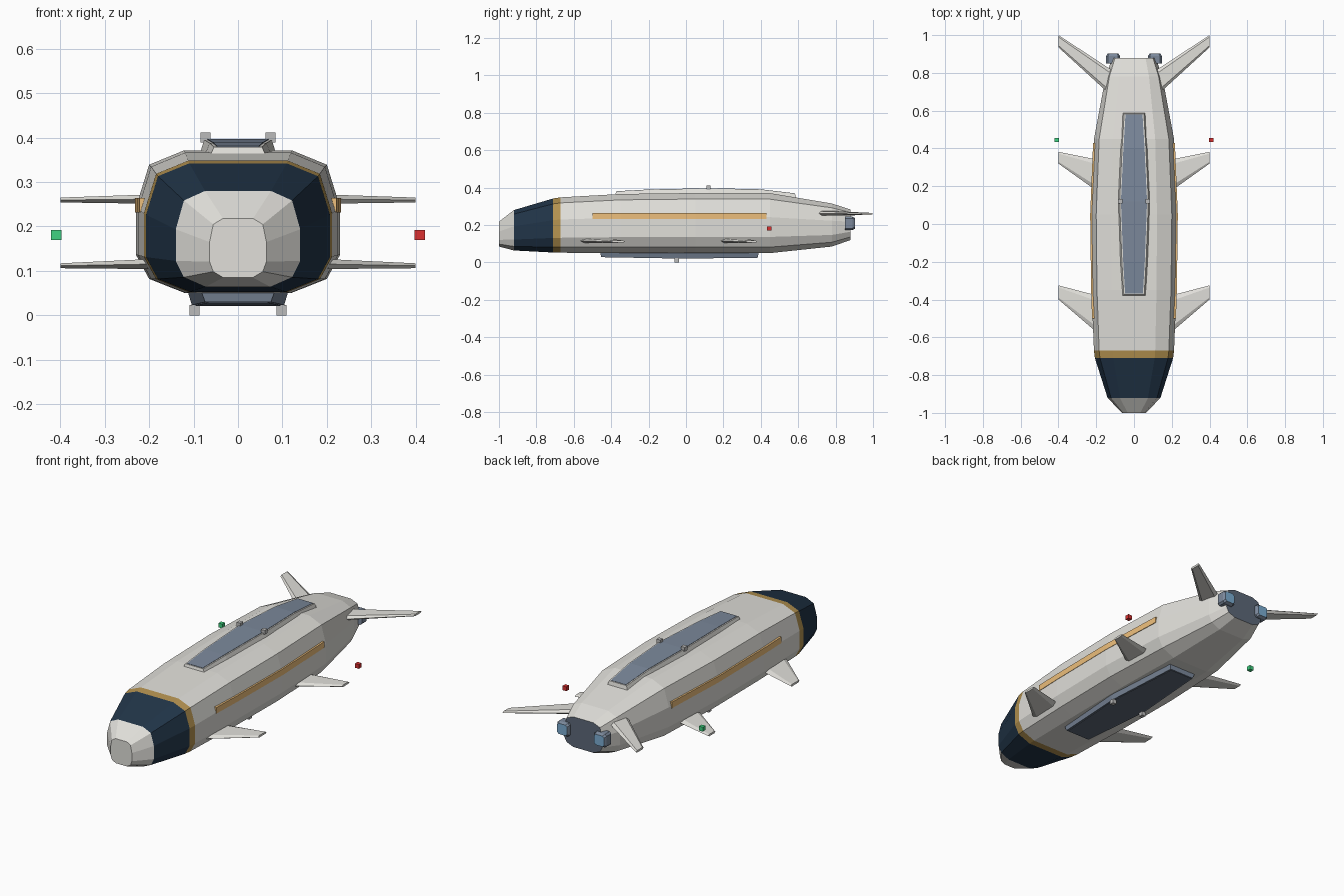
import bpy, bmesh
from mathutils import Vector

if "Cube" in bpy.data.objects:
    bpy.data.objects.remove(bpy.data.objects["Cube"])


def mat(name, r, g, b):
    m = bpy.data.materials.new(name)
    m.diffuse_color = (r, g, b, 1)
    m.use_nodes = True
    m.node_tree.nodes["Principled BSDF"].inputs["Base Color"].default_value = m.diffuse_color
    return m


WHITE = mat("off_white", 0.75, 0.74, 0.70)
NAVY = mat("navy", 0.015, 0.035, 0.065)
GOLD = mat("gold", 0.46, 0.29, 0.08)
AMBER = mat("amber", 0.85, 0.52, 0.2)
GLASS = mat("slate", 0.20, 0.25, 0.33)
DARK = mat("dark_slate", 0.11, 0.14, 0.19)
BLUE = mat("thruster_blue", 0.2, 0.42, 0.65)
RED = mat("red_light", 0.7, 0.03, 0.03)
GREEN = mat("green_light", 0.05, 0.65, 0.22)
GREY = mat("grey", 0.5, 0.5, 0.5)


def loft(name, rings, mats, pick=None):
    """Bridge rings of equal length and cap both ends; pick(i) gives the material of segment i."""
    bm = bmesh.new()
    vs = [[bm.verts.new(p) for p in r] for r in rings]
    n = len(rings[0])
    for i in range(len(vs) - 1):
        for k in range(n):
            f = bm.faces.new((vs[i][k], vs[i][(k + 1) % n], vs[i + 1][(k + 1) % n], vs[i + 1][k]))
            f.material_index = pick(i) if pick else 0
    bm.faces.new(vs[0]).material_index = pick(0) if pick else 0
    bm.faces.new(vs[-1]).material_index = pick(len(vs) - 1) if pick else 0
    bmesh.ops.recalc_face_normals(bm, faces=bm.faces)
    me = bpy.data.meshes.new(name)
    bm.to_mesh(me)
    bm.free()
    ob = bpy.data.objects.new(name, me)
    bpy.context.collection.objects.link(ob)
    for m in mats:
        me.materials.append(m)
    return ob


def box(name, c, s, m):
    x, y, z = (v / 2 for v in s)
    c = Vector(c)
    rings = [[c + Vector((a * x, b, d * z)) for a, d in ((-1, -1), (1, -1), (1, 1), (-1, 1))]
             for b in (-y, y)]
    return loft(name, rings, [m])


# Hull: one faceted section scaled along the length
half = [(0.52, 0), (0.87, 0.1), (1, 0.27), (1, 0.6), (0.87, 0.9), (0.53, 1)]
section = half + [(-x, z) for x, z in reversed(half)]
stations = [  # y, half width, bottom, top
    (-1, 0.064, 0.085, 0.218), (-0.92, 0.14, 0.064, 0.28), (-0.71, 0.207, 0.053, 0.342),
    (-0.67, 0.212, 0.052, 0.348), (-0.35, 0.225, 0.05, 0.366), (0.05, 0.23, 0.05, 0.371),
    (0.45, 0.212, 0.05, 0.37), (0.78, 0.15, 0.085, 0.315), (0.88, 0.115, 0.12, 0.283)]
loft("hull", [[(x * w, y, b + z * (t - b)) for x, z in section] for y, w, b, t in stations],
     [WHITE, NAVY, GOLD, DARK], lambda i: {1: 1, 2: 2, 8: 3}.get(i, 0))


# Raised panels: long hexagonal frame with an inset face
def panel(name, outline, rim, face):
    # outline rows: y, half width, base z, face z
    def ring(shrink, col, dz=0):
        pts = []
        for side in (1, -1):
            for i, r in (enumerate(outline) if side == 1 else reversed(list(enumerate(outline)))):
                dy = {0: 1, len(outline) - 1: -1}.get(i, 0) * shrink * 0.6
                pts.append((side * (r[1] - shrink), r[0] + dy, r[col] + dz))
        return pts
    lift = 0.002 if outline[0][3] > outline[0][2] else -0.002
    for nm, shrink, cols, m in ((name + "_frame", 0.011, (2, 3), rim),
                                (name + "_face", 0.018, (3, 3), face)):
        flat = nm.endswith("face")
        bm = bmesh.new()
        a = [bm.verts.new(p) for p in ring(shrink if flat else 0, cols[0])]
        b = [bm.verts.new(p) for p in ring(shrink, cols[1], lift if flat else 0)]
        n, k = len(a), len(outline)
        for i in range(n):
            bm.faces.new((a[i], a[(i + 1) % n], b[(i + 1) % n], b[i]))
        for i in range(k - 1):
            for v in (a, b):
                bm.faces.new((v[i], v[i + 1], v[n - 2 - i], v[n - 1 - i]))
        bmesh.ops.recalc_face_normals(bm, faces=bm.faces)
        me = bpy.data.meshes.new(nm)
        bm.to_mesh(me)
        bm.free()
        me.materials.append(m)
        bpy.context.collection.objects.link(bpy.data.objects.new(nm, me))


panel("dorsal_window", [(-0.38, 0.065, 0.355, 0.379), (-0.2, 0.075, 0.36, 0.388),
                        (0.12, 0.087, 0.36, 0.395), (0.4, 0.074, 0.36, 0.389),
                        (0.59, 0.063, 0.335, 0.368)], WHITE, GLASS)
panel("belly_bay", [(-0.46, 0.085, 0.06, 0.03), (-0.05, 0.115, 0.06, 0.023),
                    (0.39, 0.085, 0.06, 0.026)], GLASS, DARK)


# Fins: tapered slabs, rows are x, leading y, trailing y, bottom z, top z
def fin(name, root, tip):
    for s, side in ((1, "right"), (-1, "left")):
        rings = []
        for x, y0, y1, z0, z1 in (root, tip):
            m = (z0 + z1) / 2
            e = (y1 - y0) * 0.15
            rings.append([(s * x, y0, m), (s * x, y0 + e, z0), (s * x, y1 - e, z0),
                          (s * x, y1, m), (s * x, y1 - e, z1), (s * x, y0 + e, z1)])
        loft(f"{name}_{side}", rings, [WHITE])


fin("front_fin", (0.19, -0.58, -0.38, 0.104, 0.127), (0.4, -0.40, -0.325, 0.106, 0.117))
fin("middle_fin", (0.19, 0.17, 0.34, 0.104, 0.127), (0.4, 0.32, 0.382, 0.106, 0.117))
fin("tail_fin", (0.11, 0.67, 0.81, 0.25, 0.275), (0.4, 0.935, 1.0, 0.254, 0.265))

# Mirrored details: stripes, thrusters, sensor blocks, wing lights
for s, side in ((1, "right"), (-1, "left")):
    stripe = [(-0.5, 0.222), (-0.35, 0.227), (0.05, 0.232), (0.43, 0.2165)]
    loft("side_stripe_" + side,
         [[(s * (x - 0.02), y, 0.231), (s * x, y, 0.231), (s * x, y, 0.264), (s * (x - 0.02), y, 0.264)]
          for y, x in stripe], [AMBER])

    def octagon(y, r, c):
        return [(s * 0.111 + a * r, y, 0.209 + b * r) for a, b in
                ((1, c), (c, 1), (-c, 1), (-1, c), (-1, -c), (-c, -1), (c, -1), (1, -c))]
    loft("thruster_" + side, [octagon(0.85, 0.036, 0.75), octagon(0.89, 0.036, 0.75),
                              octagon(0.903, 0.029, 0.7)],
         [GLASS, BLUE], lambda i: 1 if i == 2 else 0)
    box("dorsal_sensor_" + side, (s * 0.073, 0.12, 0.4), (0.023, 0.023, 0.023), GREY)
    box("belly_sensor_" + side, (s * 0.098, -0.05, 0.0115), (0.023, 0.023, 0.023), GREY)
    box("position_light_" + side, (s * 0.409, 0.445, 0.181), (0.023, 0.023, 0.023),
        RED if s == 1 else GREEN)
